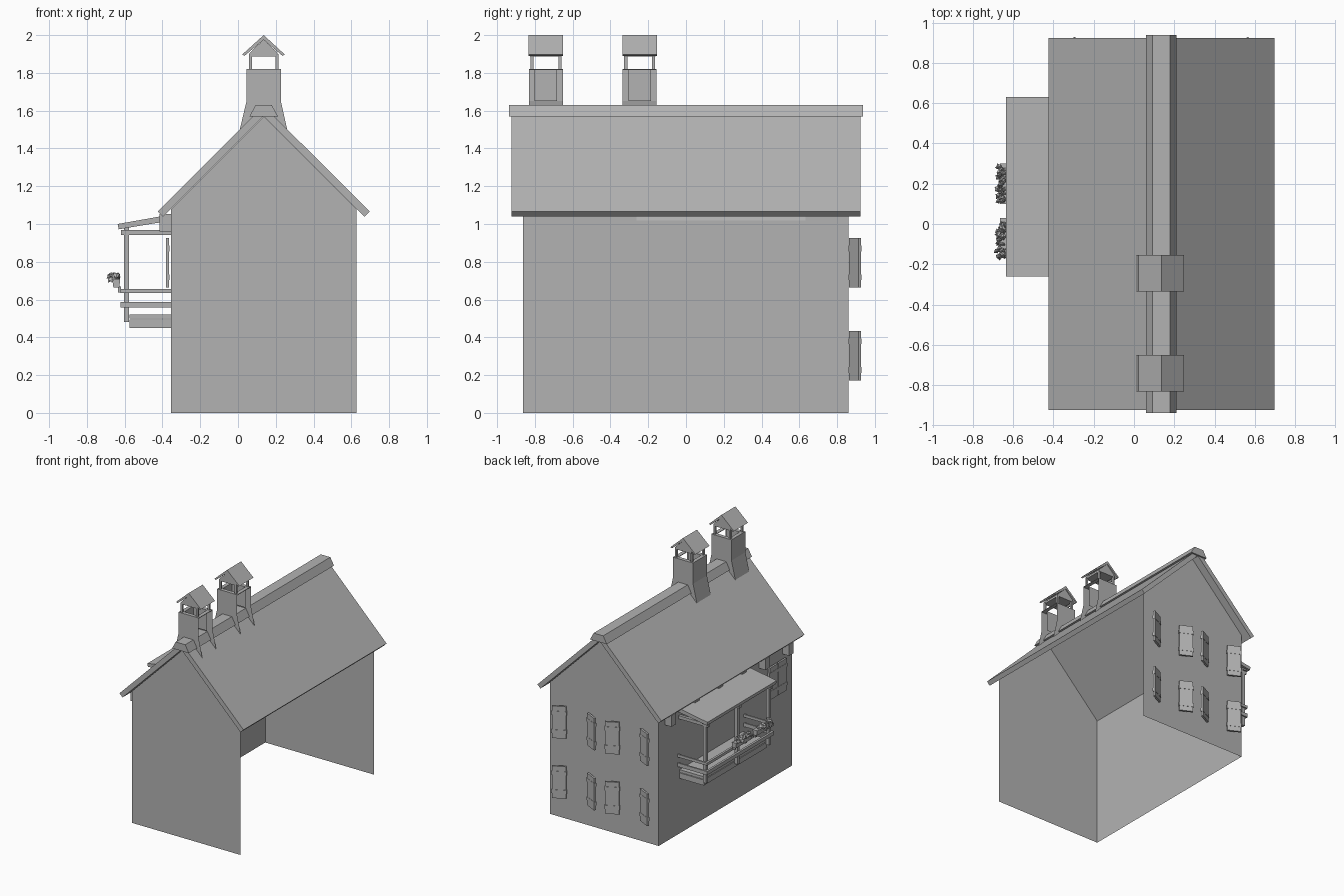
import bpy, math, random
from mathutils import Matrix, Vector

if "Cube" in bpy.data.objects:
    bpy.data.objects.remove(bpy.data.objects["Cube"])

random.seed(4)
CX = 0.136                      # ridge line
WL, WR, YF, YB = -0.355, 0.628, -0.862, 0.86

GREY = bpy.data.materials.new("dark_grey")
GREY.diffuse_color = (0.45, 0.45, 0.45, 1)
GREY.use_nodes = True
GREY.node_tree.nodes["Principled BSDF"].inputs["Base Color"].default_value = GREY.diffuse_color


def mesh(name, verts, faces):
    me = bpy.data.meshes.new(name)
    me.from_pydata(verts, [], faces)
    me.update()
    me.materials.append(GREY)
    ob = bpy.data.objects.new(name, me)
    bpy.context.collection.objects.link(ob)
    return ob


def prism(name, pts, y0, y1):
    """Extrude an x/z outline along y."""
    n = len(pts)
    if sum(a[0] * b[1] - b[0] * a[1] for a, b in zip(pts, pts[1:] + pts[:1])) < 0:
        pts = pts[::-1]
    v = [(x, y0, z) for x, z in pts] + [(x, y1, z) for x, z in pts]
    f = [tuple(range(n)), tuple(range(2 * n - 1, n - 1, -1))]
    f += [(i, i + n, (i + 1) % n + n, (i + 1) % n) for i in range(n)]
    return mesh(name, v, f)


def box(name, x0, x1, y0, y1, z0, z1):
    return prism(name, [(x0, z0), (x1, z0), (x1, z1), (x0, z1)], y0, y1)


def sheet(name, pts, y, facing):
    """Flat x/z outline at one y, facing -1 front or +1 back."""
    order = range(len(pts)) if facing < 0 else range(len(pts) - 1, -1, -1)
    return mesh(name, [(x, y, z) for x, z in pts], [tuple(order)])


def strip(name, path, y0, y1):
    """Open x/z path swept along y, facing left when the path runs upwards."""
    n = len(path)
    v = [(x, y0, z) for x, z in path] + [(x, y1, z) for x, z in path]
    return mesh(name, v, [(i, i + 1, i + 1 + n, i + n) for i in range(n - 1)])


# Walls: thin sheets, the right side is open
wall_top = 1.57 - (WR - CX)
for name, y, s in (("front_wall", YF, -1), ("back_wall", YB, 1)):
    sheet(name, [(WL, 0), (WR, 0), (WR, wall_top), (CX, 1.57), (WL, wall_top)], y, s)
strip("left_wall", [(WL, 0), (WL, wall_top)], YF, YB)

# Main roof slab and ridge cap
prism("roof", [(-0.425, 1.066), (CX, 1.626), (0.697, 1.066), (0.670, 1.039),
               (CX, 1.571), (-0.397, 1.039)], -0.925, 0.925)
prism("ridge_cap", [(0.06, 1.569), (0.093, 1.629), (0.179, 1.629), (0.212, 1.569)], -0.938, 0.938)

# Chimneys: thin shells open on the right, with an inner flue and gabled cowl
for i, yc in enumerate((-0.742, -0.245), 1):
    n = f"chimney_{i}_"
    o, q = 0.09, 0.06           # outer and inner half depth
    for tag, s in (("front", -1), ("back", 1)):
        sheet(n + tag + "_wall", [(0.01, 1.502), (CX, 1.6), (0.26, 1.502), (0.227, 1.65),
                                  (0.227, 1.82), (0.045, 1.82), (0.045, 1.65)], yc + s * o, s)
        sheet(n + "flue_" + tag, [(0.075, 1.65), (0.197, 1.65), (0.197, 1.82), (0.075, 1.82)],
              yc + s * q, -s)
        a, b = sorted((yc + s * o, yc + s * q))
        box(n + tag + "_rim", 0.045, 0.227, a, b, 1.815, 1.82)
    strip(n + "left_wall", [(0.01, 1.502), (0.045, 1.65), (0.045, 1.82)], yc - o, yc + o)
    strip(n + "flue_left", [(0.075, 1.82), (0.075, 1.65)], yc - q, yc + q)
    for tag, x0, x1 in (("left", 0.045, 0.075), ("right", 0.197, 0.227)):
        box(n + tag + "_rim", x0, x1, yc - q, yc + q, 1.815, 1.82)
    for sx in (-1, 1):
        for sy in (-1, 1):
            px, py = CX + sx * 0.07, yc + sy * 0.074
            box(n + "cowl_post", px - 0.008, px + 0.008, py - 0.008, py + 0.008, 1.82, 1.90)
    prism(n + "cowl_gable", [(0.062, 1.888), (0.21, 1.888), (0.21, 1.905), (CX, 1.977), (0.062, 1.905)],
          yc - 0.083, yc + 0.083)
    prism(n + "cowl_roof", [(0.022, 1.897), (CX, 2.0), (0.248, 1.897), (0.236, 1.89),
                            (CX, 1.975), (0.034, 1.89)], yc - 0.091, yc + 0.091)


# Shutters: board plus two battens, hinged on a vertical edge
def shutter(n, hinge, direction, z0, length, height=0.262):
    d = Vector((*direction, 0)).normalized()
    side = Vector((-d.y, d.x, 0))
    m = Matrix((d, side, Vector((0, 0, 1)))).transposed().to_4x4()
    m.translation = Vector((*hinge, z0))
    parts = [("board", 0, length, -0.008, 0.008, 0, height)]
    parts += [("batten", -0.004, length + 0.004, -0.010, 0.010, z, z + 0.03)
              for z in (0.04, height - 0.07)]
    for tag, *dims in parts:
        box(n + "_" + tag, *dims).matrix_world = m


# Two rows of two windows on the back wall, shutters ajar
for row, z0 in (("lower", 0.172), ("upper", 0.663)):
    for col, wx in (("left", -0.105), ("right", 0.375)):
        for s in (-1, 1):
            shutter(f"back_{row}_{col}_shutter", (wx + s * 0.098, YB + 0.011),
                    (s * 0.1, 0.05), z0, 0.108)
# Closed pair on the left wall
for s in (-1, 1):
    shutter("side_shutter", (WL - 0.017, -0.65 + s * 0.006), (0, s), 0.663, 0.104)

# Eave corbels on the left wall
for i in range(6):
    y = 0.75 - i * 0.304
    box(f"eave_corbel_{i + 1}", -0.415, WL, y - 0.03, y + 0.03, 0.96, 1.052)

# Balcony: roof, floor, posts, beams and rails
B0, B1 = -0.225, 0.59
prism("balcony_roof", [(-0.637, 1.0), (-0.355, 1.05), (-0.347, 1.019), (-0.632, 0.972)], -0.262, 0.632)
box("balcony_floor", -0.575, WL, B0, B1, 0.50, 0.522)
box("balcony_floor_base", -0.575, WL, B0, B1, 0.45, 0.495)
for i in range(3):
    y = B0 + (B1 - B0) * i / 2
    box(f"balcony_post_{i + 1}", -0.604, -0.577, y - 0.014, y + 0.014, 0.48, 0.98)
    box(f"balcony_roof_beam_{i + 1}", -0.62, WL, y - 0.012, y + 0.012, 0.942, 0.968)
box("balcony_front_beam", -0.604, -0.577, B0 - 0.025, B1 + 0.025, 0.965, 0.985)
for tag, z0, z1 in (("upper", 0.635, 0.657), ("lower", 0.557, 0.587)):
    box(f"front_{tag}_rail", -0.622, -0.604, B0 - 0.025, B1 + 0.025, z0, z1)
    box(f"left_{tag}_rail", -0.622, WL, B1 + 0.014, B1 + 0.027, z0, z1)
    box(f"right_{tag}_rail", -0.622, WL, B0 - 0.027, B0 - 0.014, z0, z1)

# Flower boxes with folded leaves
for i, yc in enumerate((-0.07, 0.2), 1):
    prism(f"flower_box_{i}", [(-0.66, 0.665), (-0.628, 0.665), (-0.624, 0.708), (-0.666, 0.708)],
          yc - 0.1, yc + 0.1)
    for s in (-1, 1):
        box(f"flower_box_{i}_bracket", -0.636, -0.62, yc + s * 0.07 - 0.008,
            yc + s * 0.07 + 0.008, 0.637, 0.668)
    verts, faces = [], []
    for _ in range(45):
        base = Vector((random.uniform(-0.672, -0.645), yc + random.uniform(-0.085, 0.085),
                       random.uniform(0.7, 0.732)))
        a = random.uniform(0, 2 * math.pi)
        d = Vector((math.cos(a) * 0.75, math.sin(a), 0)) * random.uniform(0.028, 0.042)
        w = Vector((-d.y, d.x, 0)) * 0.42
        up, k = Vector((0, 0, 1)), len(verts)
        verts += [base, base + d * 0.5 + w + up * 0.004, base + d - up * 0.014,
                  base + d * 0.5 - w + up * 0.004, base + d * 0.5 + up * 0.013]
        faces += [(k, k + 4, k + 1), (k + 1, k + 4, k + 2), (k + 2, k + 4, k + 3), (k + 3, k + 4, k)]
    mesh(f"flower_box_{i}_leaves", verts, faces)
